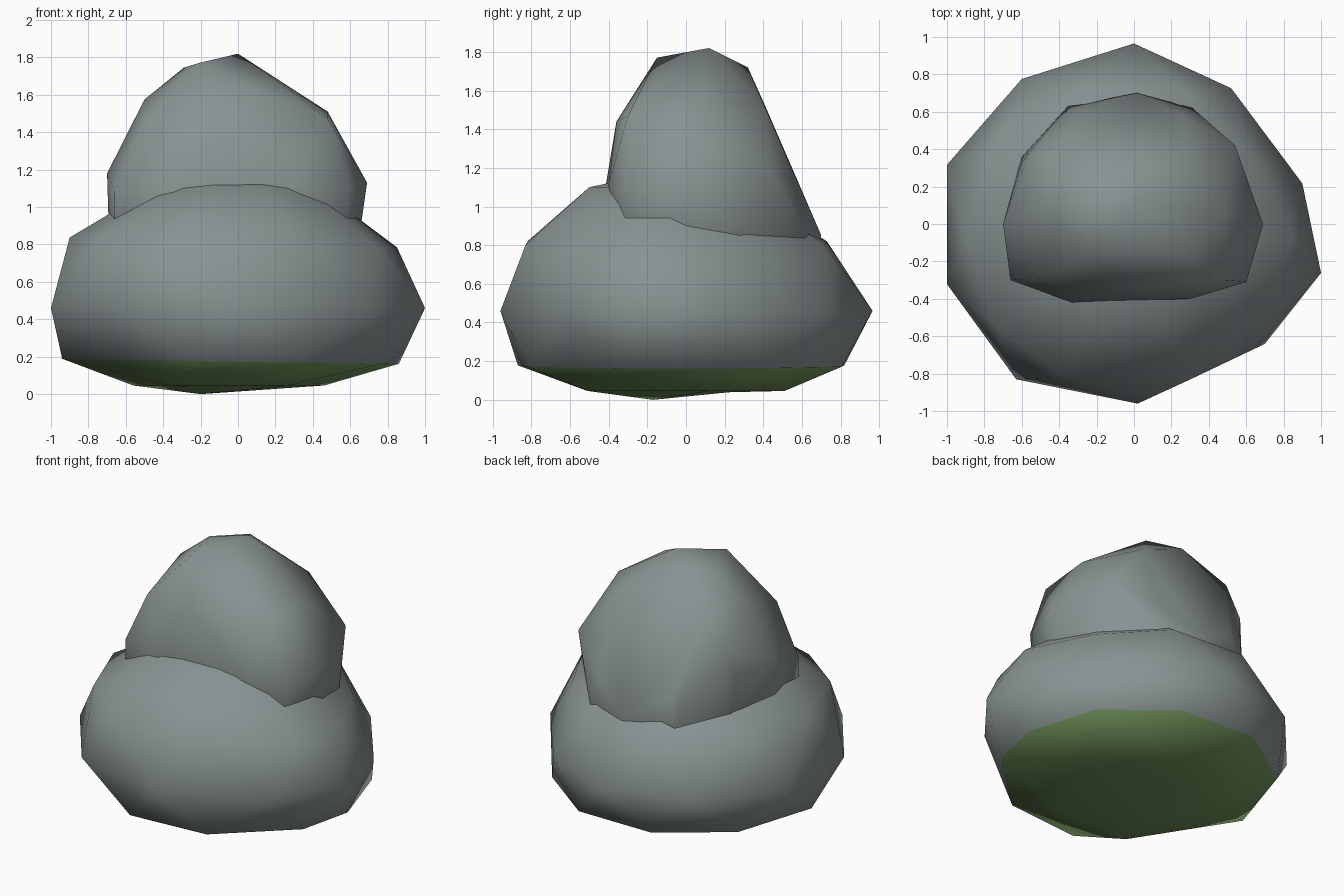
import bpy, bmesh
from math import sin, cos, radians

if "Cube" in bpy.data.objects:
    bpy.data.objects.remove(bpy.data.objects["Cube"])


def material(name, rgb):
    m = bpy.data.materials.new(name)
    m.diffuse_color = (*rgb, 1)
    m.use_nodes = True
    m.node_tree.nodes["Principled BSDF"].inputs["Base Color"].default_value = m.diffuse_color
    return m


stone = material("grey stone", (0.25, 0.29, 0.29))
moss = material("moss green", (0.16, 0.28, 0.10))


def polar(angles, short={}):
    """Outline from angles in degrees; short gives radii below one."""
    return [(short.get(a, 1) * cos(radians(a)), short.get(a, 1) * sin(radians(a)))
            for a in angles]


def fit(outline, z, x0, x1, y0, y1, tilt=0):
    """Stretch an outline into a box at height z."""
    xs, ys = [p[0] for p in outline], [p[1] for p in outline]
    ring = []
    for x, y in outline:
        px = x0 + (x1 - x0) * (x - min(xs)) / (max(xs) - min(xs))
        py = y0 + (y1 - y0) * (y - min(ys)) / (max(ys) - min(ys))
        ring.append((px, py, z + tilt * px))
    return ring


def boulder(name, points, moss_height=0):
    """Wrap a smooth-shaded hull round the points; low faces are mossy."""
    bm = bmesh.new()
    for p in points:
        bm.verts.new(p)
    bmesh.ops.convex_hull(bm, input=bm.verts[:])
    bmesh.ops.delete(bm, geom=[v for v in bm.verts if not v.link_faces],
                     context='VERTS')
    bmesh.ops.recalc_face_normals(bm, faces=bm.faces[:])
    if moss_height:  # small knob the stone stands on
        min(bm.verts, key=lambda v: v.co.z).co.z = 0
    for f in bm.faces:
        f.smooth = True
        if f.calc_center_median().z < moss_height:
            f.material_index = 1
    me = bpy.data.meshes.new(name)
    bm.to_mesh(me)
    bm.free()
    me.materials.append(stone)
    me.materials.append(moss)
    bpy.context.collection.objects.link(bpy.data.objects.new(name, me))


# Wide lower boulder: the belt, and rings turned half a step above and below
belt = [(1.0, -0.26), (0.90, 0.22), (0.52, 0.73), (0.0, 0.97), (-0.60, 0.78),
        (-1.0, 0.32), (-1.0, -0.32), (-0.63, -0.83), (0.02, -0.96), (0.70, -0.64)]
below = polar((0, 34, 70, 107, 143, 182, 222, 258, 294, 335), {222: 0.86})
above = polar((0, 34, 70, 107, 143, 182, 216, 246, 292, 332), {34: 0.91})
five = polar(range(18, 378, 72))
boulder("lower_boulder",
        [(-0.20, -0.17, 0.034)]
        + fit(five, 0.039, -0.32, 0.0, -0.38, 0.22)
        + fit(five, 0.046, -0.56, 0.46, -0.51, 0.51)
        + fit(below, 0.175, -0.94, 0.86, -0.87, 0.82, tilt=-0.015)
        + fit(belt, 0.46, -1.0, 1.0, -0.96, 0.965)
        + fit(above, 0.81, -0.90, 0.85, -0.83, 0.73, tilt=-0.03)
        + fit(above, 1.10, -0.46, 0.43, -0.50, 0.30)
        + [(0.08, -0.12, 1.18)], moss_height=0.2)

# Smaller upper boulder, leaning with a long slope at the back
foot = [(0.66, 0.0), (0.60, 0.28), (0.32, 0.62), (0.02, 0.70), (-0.35, 0.63),
        (-0.60, 0.36), (-0.69, 0.0), (-0.66, -0.30), (-0.33, -0.40),
        (0.30, -0.38), (0.58, -0.32)]
boulder("upper_boulder",
        fit(foot, 0.62, -0.56, 0.54, -0.30, 0.62)
        + fit(foot, 0.85, -0.69, 0.65, -0.40, 0.70)
        + [(0.69, 0.0, 1.13), (0.54, 0.42, 1.22), (0.03, 0.62, 1.03),
           (0.26, 0.58, 1.03), (-0.30, 0.59, 1.03), (-0.60, 0.33, 1.18),
           (-0.70, 0.0, 1.18), (-0.66, -0.30, 1.08), (-0.33, -0.42, 1.08),
           (0.30, -0.40, 1.12), (0.60, -0.31, 1.10),
           # shoulders
           (0.48, 0.06, 1.51), (0.27, 0.40, 1.53), (-0.42, 0.41, 1.52),
           (-0.56, 0.38, 1.34), (-0.50, 0.08, 1.575), (-0.50, -0.29, 1.43),
           (-0.10, -0.36, 1.44), (0.48, -0.30, 1.47),
           # crown
           (0.27, -0.16, 1.63), (-0.13, 0.32, 1.72), (-0.29, 0.10, 1.745),
           (-0.21, -0.15, 1.77), (0.0, 0.12, 1.82)])
